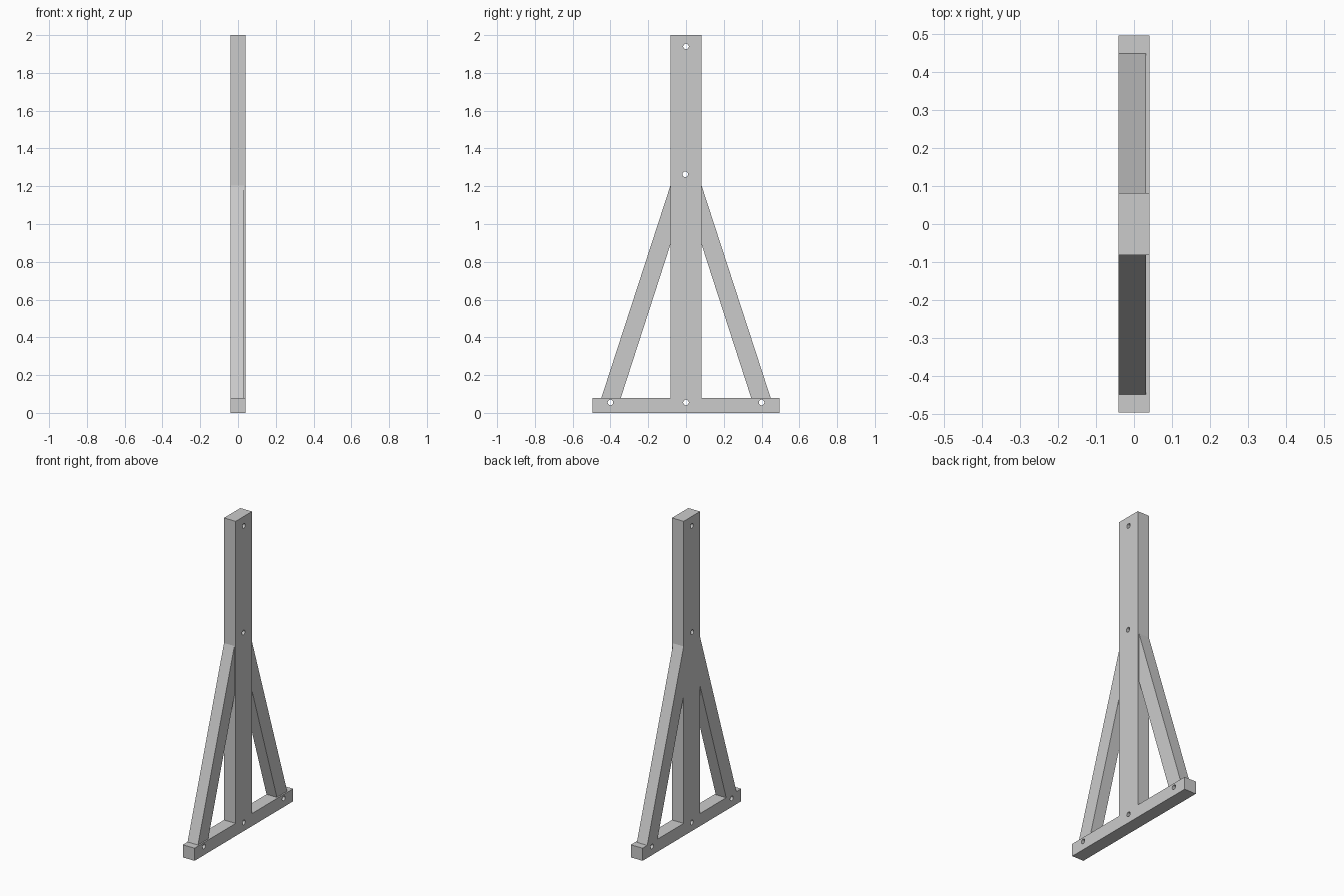
import bpy, bmesh
from math import pi
from mathutils import Matrix

if "Cube" in bpy.data.objects:
    bpy.data.objects.remove(bpy.data.objects["Cube"])

# Single flat colour
grey = bpy.data.materials.new("plain grey")
grey.use_nodes = True
colour = (0.6, 0.6, 0.6, 1)
grey.diffuse_color = colour
grey.node_tree.nodes["Principled BSDF"].inputs["Base Color"].default_value = colour

HALF = 0.041      # half thickness of post and base
POST = 0.082      # half width of post
BASE = 0.495      # half length of base
RAIL = 0.08       # height of base


def board(name, outline, x0, x1):
    """Extrude a (y, z) outline along x."""
    bm = bmesh.new()
    face = bm.faces.new([bm.verts.new((x0, y, z)) for y, z in outline])
    new = bmesh.ops.extrude_face_region(bm, geom=[face])["geom"]
    bmesh.ops.translate(bm, vec=(x1 - x0, 0, 0),
                        verts=[v for v in new if isinstance(v, bmesh.types.BMVert)])
    bmesh.ops.recalc_face_normals(bm, faces=bm.faces)
    mesh = bpy.data.meshes.new(name)
    bm.to_mesh(mesh)
    bm.free()
    mesh.materials.append(grey)
    obj = bpy.data.objects.new(name, mesh)
    bpy.context.collection.objects.link(obj)
    return obj


# Upright post and base rail share one inverted T outline
right_half = [(BASE, 0), (BASE, RAIL), (POST, RAIL), (POST, 2)]
left_half = [(-y, z) for y, z in reversed(right_half)]
frame = board("post_and_base", right_half + left_half, -HALF, HALF)

# Diagonal braces, flush on one face and set back on the other
for name, side in (("front_brace", -1), ("back_brace", 1)):
    outline = [(0.448, RAIL), (POST, 1.205), (POST, 0.893), (0.345, RAIL)]
    board(name, [(side * y, z) for y, z in outline], -HALF, 0.032)

# Bolt holes through the frame
bm = bmesh.new()
for y, z in [(-0.4, 0.055), (0, 0.055), (0.4, 0.055), (-0.004, 1.263), (0, 1.94)]:
    bmesh.ops.create_cone(bm, cap_ends=True, segments=16, radius1=0.015, radius2=0.015,
                          depth=0.2, matrix=Matrix.Translation((0, y, z)) @ Matrix.Rotation(pi / 2, 4, "Y"))
mesh = bpy.data.meshes.new("hole_cutter")
bm.to_mesh(mesh)
bm.free()
mesh.materials.append(grey)
cutter = bpy.data.objects.new("hole_cutter", mesh)
bpy.context.collection.objects.link(cutter)
cutter.hide_render = True

cut = frame.modifiers.new("bolt_holes", "BOOLEAN")
cut.operation = "DIFFERENCE"
cut.solver = "EXACT"
cut.object = cutter
bpy.context.view_layer.objects.active = frame
bpy.ops.object.modifier_apply(modifier=cut.name)
bpy.data.objects.remove(cutter)
